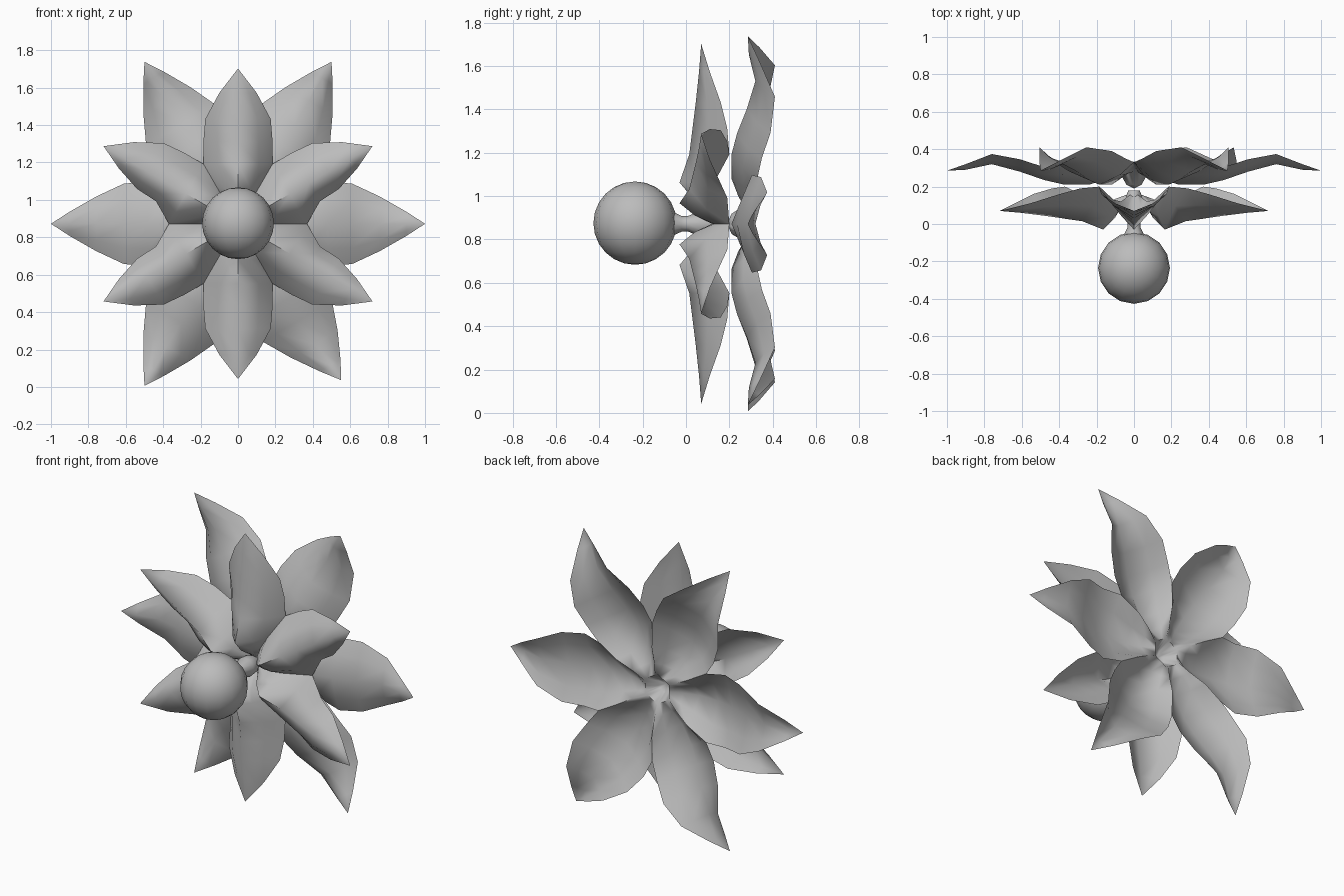
import bpy, bmesh, math

cube = bpy.data.objects.get("Cube")
if cube:
    bpy.data.objects.remove(cube)

CENTRE_Z = 0.872
TAN30 = math.tan(math.radians(30))

grey = bpy.data.materials.new("plain grey")
grey.use_nodes = True
grey.diffuse_color = (0.5, 0.5, 0.5, 1)
grey.node_tree.nodes["Principled BSDF"].inputs["Base Color"].default_value = (0.5, 0.5, 0.5, 1)


def finish(name, bm, sharp):
    mesh = bpy.data.meshes.new(name)
    bm.to_mesh(mesh)
    bm.free()
    obj = bpy.data.objects.new(name, mesh)
    bpy.context.collection.objects.link(obj)
    mesh.materials.append(grey)
    bpy.ops.object.select_all(action="DESELECT")
    obj.select_set(True)
    bpy.context.view_layer.objects.active = obj
    bpy.ops.object.shade_smooth_by_angle(angle=math.radians(sharp))
    return obj


def corolla(name, throat, blade, start, pinch=1.0, flat=1.0, bends=None):
    """Six arched petals fused around the throat, free beyond it.
    throat rows: (distance, ridge y, valley y); blade rows add a half width."""
    bm = bmesh.new()
    rows = [(s, s * TAN30, mid, edge, False) for s, mid, edge in throat]
    rows += [(s, w, mid, edge, True) for s, w, mid, edge in blade]
    for k in range(6):
        a = math.radians(start + 60 * k)
        ca, sa = math.cos(a), math.sin(a)
        sideways = abs(sa) < 0.1
        grid = []
        for s, w, mid, edge, free in rows:
            line = []
            for t in (-1, -0.6, 0, 0.6, 1):
                lat = t * w
                # free edges nearer the horizontal curl under
                if free and t * ca * sa < -0.01:
                    lat *= pinch
                if free and bends:
                    lat += bends.get(k, 0) * max(0, s - 0.5) * 2
                rise = (edge - mid) * abs(t) ** 1.6
                if free and sideways:
                    rise *= flat
                y = mid + rise
                line.append(bm.verts.new((s * ca - lat * sa, y, CENTRE_Z + s * sa + lat * ca)))
            grid.append(line)
        for low, high in zip(grid, grid[1:]):
            for i in range(4):
                bm.faces.new((low[i], low[i + 1], high[i + 1], high[i]))
    # weld neighbours in the throat and collapse the petal tips
    bmesh.ops.remove_doubles(bm, verts=bm.verts, dist=0.0005)
    bmesh.ops.recalc_face_normals(bm, faces=bm.faces)
    return finish(name, bm, 75)


# Front ring of petals
corolla(
    "inner_petals",
    [(0, 0.17, 0.17), (0.05, 0.14, 0.15), (0.12, 0.03, 0.12),
     (0.19, -0.03, 0.13), (0.32, 0.015, 0.20)],
    [(0.44, 0.185, 0.03, 0.19), (0.56, 0.175, 0.045, 0.16),
     (0.70, 0.10, 0.06, 0.11), (0.83, 0, 0.07, 0.07)],
    start=30, pinch=0.62)

# Rear ring of petals, with a hollow at its back
corolla(
    "outer_petals",
    [(0, 0.19, 0.19), (0.04, 0.21, 0.21), (0.08, 0.28, 0.28),
     (0.15, 0.24, 0.31), (0.24, 0.21, 0.335), (0.37, 0.21, 0.33)],
    [(0.48, 0.225, 0.235, 0.35), (0.61, 0.215, 0.28, 0.39),
     (0.76, 0.145, 0.32, 0.41), (0.90, 0.065, 0.29, 0.34), (1.0, 0, 0.285, 0.285)],
    start=0, flat=0.6, bends={5: 0.06})

# Stalk joining the ball to the throat
bm = bmesh.new()
profile = [(0.055, -0.06), (0.036, -0.02), (0.036, 0.01), (0.06, 0.07), (0.055, 0.12), (0.03, 0.18)]
points = [bm.verts.new((r, y, CENTRE_Z)) for r, y in profile]
edges = [bm.edges.new(pair) for pair in zip(points, points[1:])]
bmesh.ops.spin(bm, geom=points + edges, cent=(0, 0, CENTRE_Z), axis=(0, 1, 0),
               angle=math.tau, steps=12)
bmesh.ops.remove_doubles(bm, verts=bm.verts, dist=0.0005)
bmesh.ops.recalc_face_normals(bm, faces=bm.faces)
finish("stalk", bm, 60)

# Round ball at the front
bm = bmesh.new()
bmesh.ops.create_uvsphere(bm, u_segments=16, v_segments=12, radius=0.192)
bmesh.ops.translate(bm, verts=bm.verts, vec=(0, -0.235, CENTRE_Z + 0.003))
finish("centre_ball", bm, 60)
